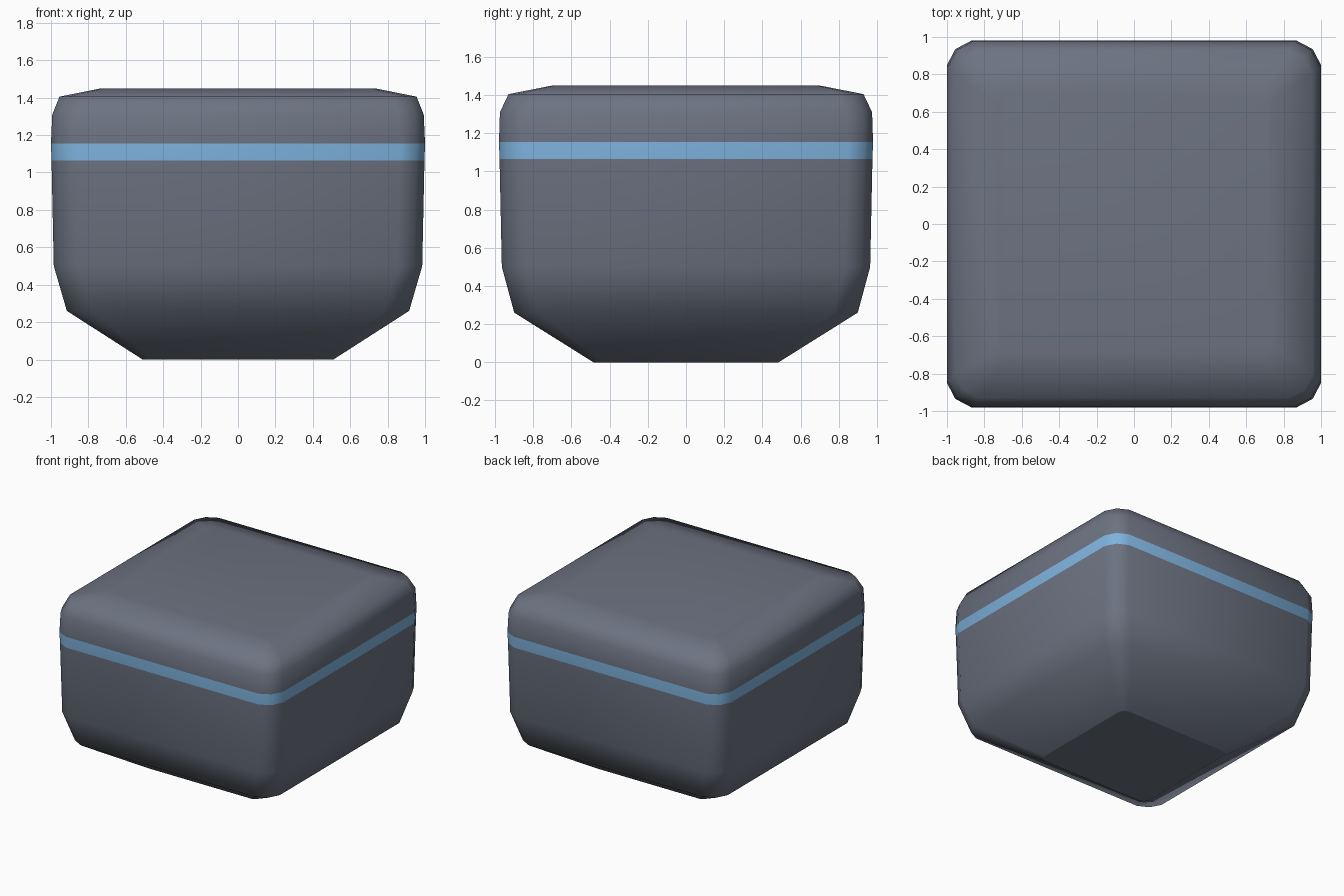
import bpy, bmesh

if "Cube" in bpy.data.objects:
    bpy.data.objects.remove(bpy.data.objects["Cube"])


def material(name, rgb):
    m = bpy.data.materials.new(name)
    m.diffuse_color = (*rgb, 1)
    m.use_nodes = True
    m.node_tree.nodes["Principled BSDF"].inputs["Base Color"].default_value = m.diffuse_color
    return m


def ring_points(hx, hy, cut):
    """Rounded rectangle, three points per corner, counter-clockwise."""
    m = cut * 0.345
    corner = [(hx, hy - cut), (hx - m, hy - m), (hx - cut, hy)]
    pts = []
    for sx, sy in ((1, 1), (-1, 1), (-1, -1), (1, -1)):
        part = [(sx * x, sy * y) for x, y in corner]
        pts += part if sx * sy > 0 else part[::-1]
    return pts


# Profile: height, half width, half depth, corner cut
PROFILE = [
    (0.00, 0.51, 0.485, 0.05),
    (0.26, 0.915, 0.90, 0.13),
    (0.50, 0.985, 0.965, 0.13),
    (1.065, 0.997, 0.977, 0.13),
    (1.155, 1.0, 0.98, 0.13),
    (1.31, 0.993, 0.975, 0.13),
    (1.405, 0.955, 0.93, 0.13),
    (1.45, 0.73, 0.70, 0.05),
]

bm = bmesh.new()
rings = [[bm.verts.new((x, y, z)) for x, y in ring_points(hx, hy, c)]
         for z, hx, hy, c in PROFILE]
for low, high in zip(rings, rings[1:]):
    n = len(low)
    for i in range(n):
        j = (i + 1) % n
        bm.faces.new((low[i], low[j], high[j], high[i]))
bottom = bm.faces.new(rings[0][::-1])
top = bm.faces.new(rings[-1])

# Smooth body with a crisp flat base, and a coloured band around the lid seam
for f in bm.faces:
    f.smooth = f is not bottom
    f.material_index = int(1.07 < f.calc_center_median().z < 1.15)
for e in bottom.edges:
    e.smooth = False

mesh = bpy.data.meshes.new("rounded_box")
bm.to_mesh(mesh)
bm.free()
mesh.materials.append(material("slate grey", (0.15, 0.17, 0.22)))
mesh.materials.append(material("light blue", (0.21, 0.45, 0.73)))
bpy.context.collection.objects.link(bpy.data.objects.new("rounded_box", mesh))
